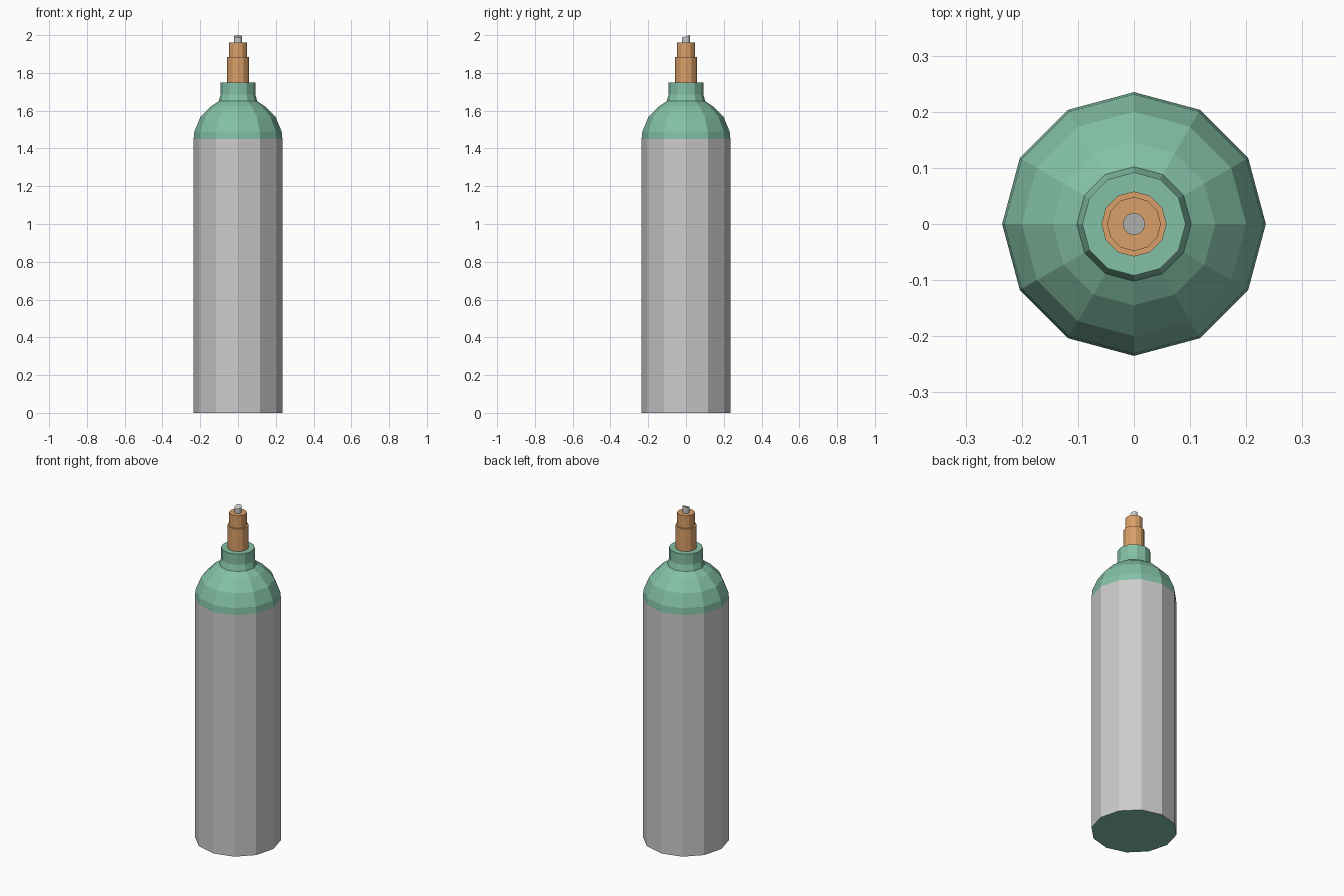
import bpy, bmesh, math

if "Cube" in bpy.data.objects:
    bpy.data.objects.remove(bpy.data.objects["Cube"])


def material(name, color):
    m = bpy.data.materials.new(name)
    m.diffuse_color = color
    m.use_nodes = True
    m.node_tree.nodes["Principled BSDF"].inputs["Base Color"].default_value = m.diffuse_color
    return m


def lathe(name, profile, mat=None, sides=12, cap_top=False, tilt=0.0):
    """Revolve (radius, z) points about z; tilt slopes the top ring along y."""
    bm = bmesh.new()
    rings = []
    for i, (r, z) in enumerate(profile):
        slope = tilt if i == len(profile) - 1 else 0.0
        ring = []
        for k in range(sides):
            a = 2 * math.pi * k / sides
            y = r * math.sin(a)
            ring.append(bm.verts.new((r * math.cos(a), y, z + slope * y)))
        rings.append(ring)
    for lo, hi in zip(rings, rings[1:]):
        for k in range(sides):
            n = (k + 1) % sides
            bm.faces.new((lo[k], lo[n], hi[n], hi[k]))
    if cap_top:
        bm.faces.new(rings[-1])
    if len(rings) == 1:
        bm.faces.new(rings[0][::-1])
    me = bpy.data.meshes.new(name)
    bm.to_mesh(me)
    bm.free()
    ob = bpy.data.objects.new(name, me)
    bpy.context.collection.objects.link(ob)
    if mat:
        me.materials.append(mat)
    return ob


green = material("green_paint", (0.23, 0.53, 0.38, 1))
copper = material("copper", (0.70, 0.35, 0.14, 1))

# Tank: green base, bare cylinder wall, green domed shoulder with neck collar
lathe("tank_base", [(0.235, 0)], green)
lathe("tank_wall", [(0.235, 0), (0.235, 1.45)])
lathe("tank_shoulder", [(0.235, 1.45), (0.231, 1.49), (0.2, 1.565), (0.145, 1.622),
                        (0.102, 1.65), (0.092, 1.685), (0.092, 1.75)],
      green, cap_top=True)

# Valve: stepped copper body and a thin stem with a sloped tip
lathe("valve_body", [(0.058, 1.75), (0.058, 1.885), (0.048, 1.885), (0.048, 1.96)],
      copper, cap_top=True)
lathe("valve_stem", [(0.02, 1.96), (0.02, 1.994)], cap_top=True, tilt=0.3)
